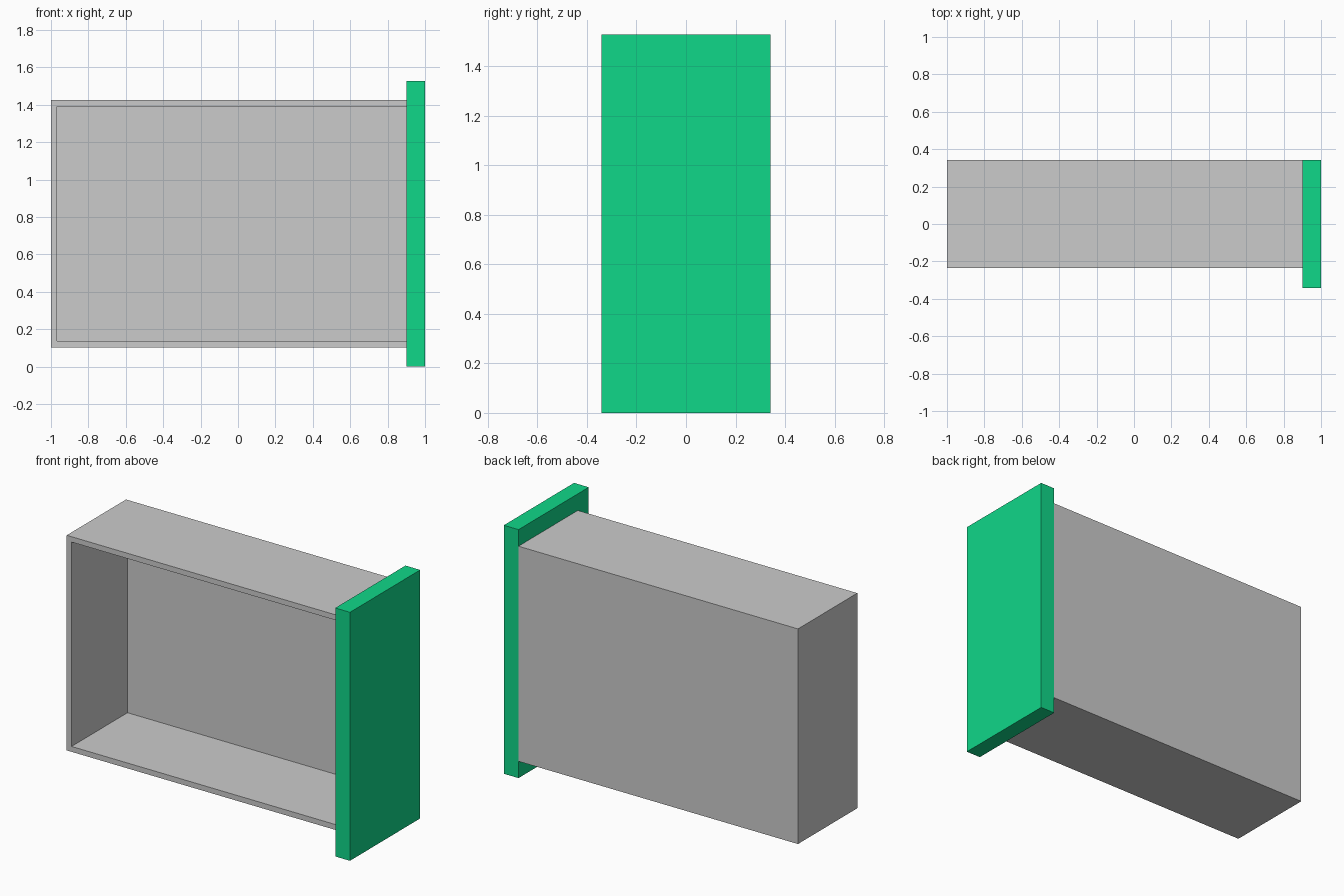
import bpy
import bmesh
from mathutils import Vector

if "Cube" in bpy.data.objects:
    bpy.data.objects.remove(bpy.data.objects["Cube"])

WALL = 0.033


def box(name, lo, hi, open_sides=()):
    """Axis-aligned box between two corners, leaving out faces with the given normals."""
    lo, hi = Vector(lo), Vector(hi)
    bm = bmesh.new()
    bmesh.ops.create_cube(bm, size=1)
    bmesh.ops.scale(bm, vec=hi - lo, verts=bm.verts)
    bmesh.ops.translate(bm, vec=(lo + hi) / 2, verts=bm.verts)
    bm.normal_update()
    gone = [f for f in bm.faces if any(f.normal.dot(Vector(s)) > 0.9 for s in open_sides)]
    bmesh.ops.delete(bm, geom=gone, context='FACES')
    mesh = bpy.data.meshes.new(name)
    bm.to_mesh(mesh)
    bm.free()
    obj = bpy.data.objects.new(name, mesh)
    bpy.context.collection.objects.link(obj)
    return obj


# Drawer tray: open towards -y and where it meets the front panel (+x)
tray = box("drawer_tray", (-1, -0.235, 0.103), (0.9, 0.341, 1.425),
           open_sides=[(0, -1, 0), (1, 0, 0)])
solid = tray.modifiers.new("walls", 'SOLIDIFY')
solid.thickness = WALL
solid.offset = -1
solid.use_even_offset = True

# Coloured drawer front panel
panel = box("drawer_front", (0.9, -0.341, 0), (1, 0.341, 1.527))
green = bpy.data.materials.new("green")
green.diffuse_color = (0.005, 0.68, 0.25, 1)
green.use_nodes = True
green.node_tree.nodes["Principled BSDF"].inputs["Base Color"].default_value = green.diffuse_color
panel.data.materials.append(green)
